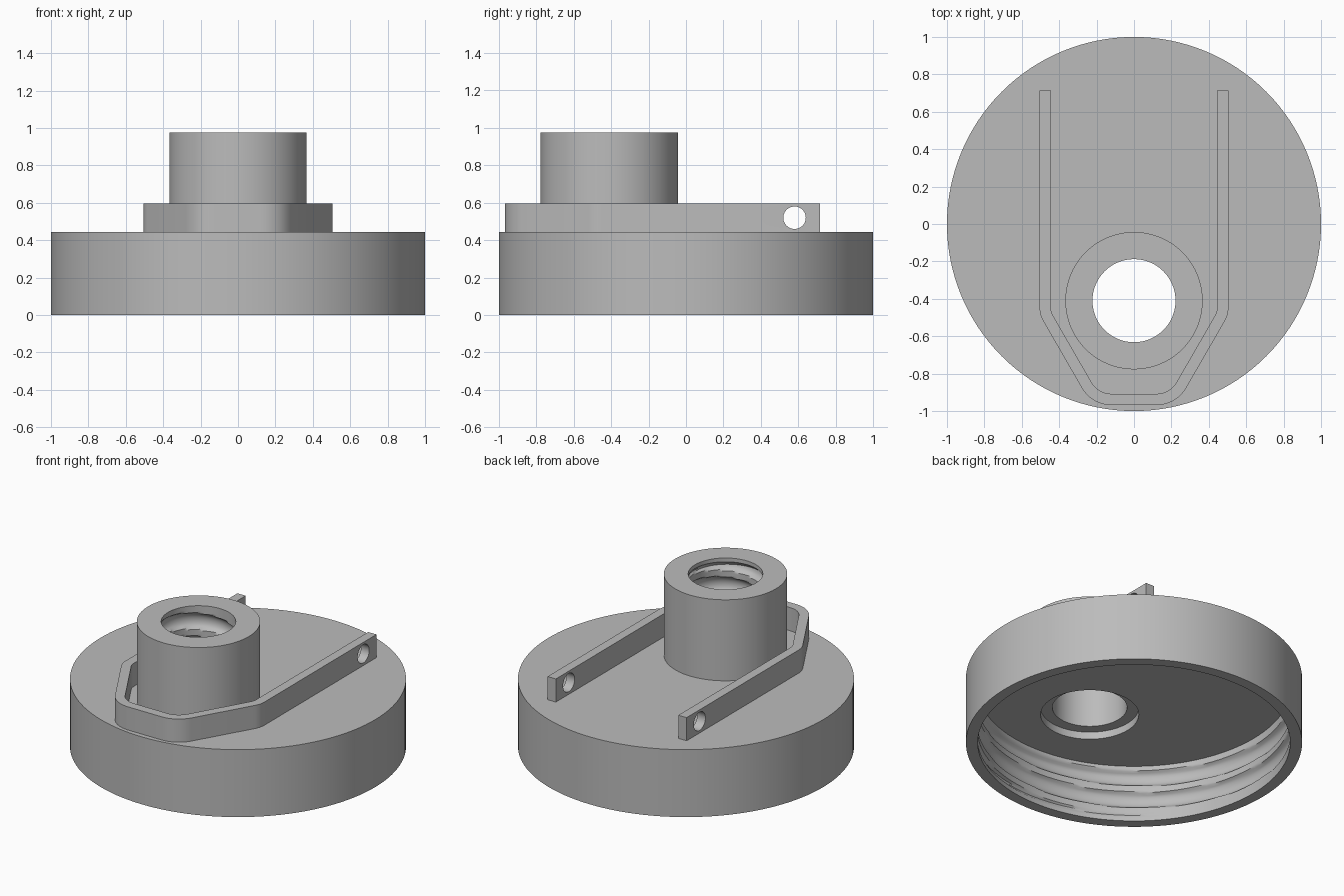
import bpy, bmesh, math
from mathutils import Vector

if "Cube" in bpy.data.objects:
    bpy.data.objects.remove(bpy.data.objects["Cube"], do_unlink=True)

grey = bpy.data.materials.new("plain grey")
grey.use_nodes = True
grey.diffuse_color = (0.5, 0.5, 0.5, 1)
grey.node_tree.nodes["Principled BSDF"].inputs["Base Color"].default_value = (0.5, 0.5, 0.5, 1)

NECK_Y = -0.41
PITCH = 0.15


def make_object(name, bm):
    bmesh.ops.recalc_face_normals(bm, faces=bm.faces)
    mesh = bpy.data.meshes.new(name)
    bm.to_mesh(mesh)
    bm.free()
    obj = bpy.data.objects.new(name, mesh)
    bpy.context.collection.objects.link(obj)
    mesh.materials.append(grey)
    return obj


def column(name, radius, z0, z1, y=0, rows=1, segments=128):
    """Closed column; radius is a number or a function of angle and height."""
    bm = bmesh.new()
    rings = []
    for i in range(rows + 1):
        z = z0 + (z1 - z0) * i / rows
        ring = []
        for j in range(segments):
            a = math.tau * j / segments
            r = radius(a, z) if callable(radius) else radius
            ring.append(bm.verts.new((r * math.cos(a), y + r * math.sin(a), z)))
        rings.append(ring)
    for low, high in zip(rings, rings[1:]):
        for j in range(segments):
            k = (j + 1) % segments
            bm.faces.new((low[j], low[k], high[k], high[j]))
    bm.faces.new(rings[0][::-1])
    bm.faces.new(rings[-1])
    return make_object(name, bm)


def threaded(radius, depth, z_ref, angle_ref, low, high, width=0.1):
    """Radius function with a round helical groove between two heights."""
    def f(a, z):
        turn = (z - z_ref) / PITCH - (a - angle_ref) / math.tau
        offset = (turn - round(turn)) * PITCH / (width / 2)
        fade = max(0, min(1, (z - low) / 0.03, (high - z) / 0.03))
        return radius + depth * fade * math.sqrt(max(0, 1 - offset * offset))
    return f


def cut(obj, cutter):
    cutter.hide_render = True
    mod = obj.modifiers.new("cut", 'BOOLEAN')
    mod.operation = 'DIFFERENCE'
    mod.solver = 'EXACT'
    mod.object = cutter
    bpy.context.view_layer.objects.active = obj
    bpy.ops.object.modifier_apply(modifier=mod.name)
    bpy.data.objects.remove(cutter, do_unlink=True)


def smooth(obj):
    bpy.ops.object.select_all(action='DESELECT')
    obj.select_set(True)
    bpy.context.view_layer.objects.active = obj
    bpy.ops.object.shade_smooth_by_angle(angle=math.radians(35))


# Hollow cap with an internal thread and an off-centre opening
cap = column("cap_body", 1, 0, 0.443)
cap_thread = threaded(0.93, 0.03, 0.145, math.radians(-131), 0.03, 0.36)
cut(cap, column("cap_cutter", cap_thread, -0.05, 0.375, rows=42))
cut(cap, column("opening_cutter", 0.292, 0.3, 0.5, NECK_Y))
smooth(cap)

# Neck with a bore threaded near its top
neck = column("neck", 0.367, 0.423, 0.975, NECK_Y)
neck_thread = threaded(0.222, 0.035, 0.872, math.radians(127), 0.68, 0.95)
cut(neck, column("bore_cutter", neck_thread, 0.4, 1.0, NECK_Y, rows=60))
smooth(neck)


# Bent strap, swept as a constant-thickness band
def fillet(prev, corner, nxt, radius, steps=8):
    u, v = (prev - corner).normalized(), (nxt - corner).normalized()
    half = u.angle(v) / 2
    centre = corner + (u + v).normalized() * radius / math.sin(half)
    start = corner + u * radius / math.tan(half) - centre
    end = corner + v * radius / math.tan(half) - centre
    sweep = math.pi - 2 * half
    return [centre + (start * math.sin(sweep * (1 - i / steps)) + end * math.sin(sweep * i / steps))
            / math.sin(sweep) for i in range(steps + 1)]


def strap_line(inset):
    side, front = 0.505 - inset, -0.968 + inset
    knee_y = -0.485 + inset * math.tan(math.radians(15))
    tip = Vector((side, 0.715))
    knee = Vector((side, knee_y))
    toe = Vector((side - (knee_y - front) * math.tan(math.radians(30)), front))
    half = [tip] + fillet(tip, knee, toe, 0.15 - inset)
    half += fillet(knee, toe, Vector((-toe.x, front)), 0.18 - inset)
    return half + [Vector((-p.x, p.y)) for p in reversed(half)]


bm = bmesh.new()
sections = []
for p, q in zip(strap_line(0), strap_line(0.06)):
    sections.append([bm.verts.new((c.x, c.y, z))
                     for c, z in ((p, 0.435), (q, 0.435), (q, 0.595), (p, 0.595))])
for s, t in zip(sections, sections[1:]):
    for i in range(4):
        k = (i + 1) % 4
        bm.faces.new((s[i], s[k], t[k], t[i]))
bm.faces.new(sections[0])
bm.faces.new(sections[-1][::-1])
strap = make_object("strap", bm)

# Pin holes near the strap ends
pin = column("pin_cutter", 0.06, -0.7, 0.7, segments=48)
pin.rotation_euler = (0, math.pi / 2, 0)
pin.location = (0, 0.58, 0.52)
bpy.context.view_layer.update()
cut(strap, pin)
smooth(strap)
